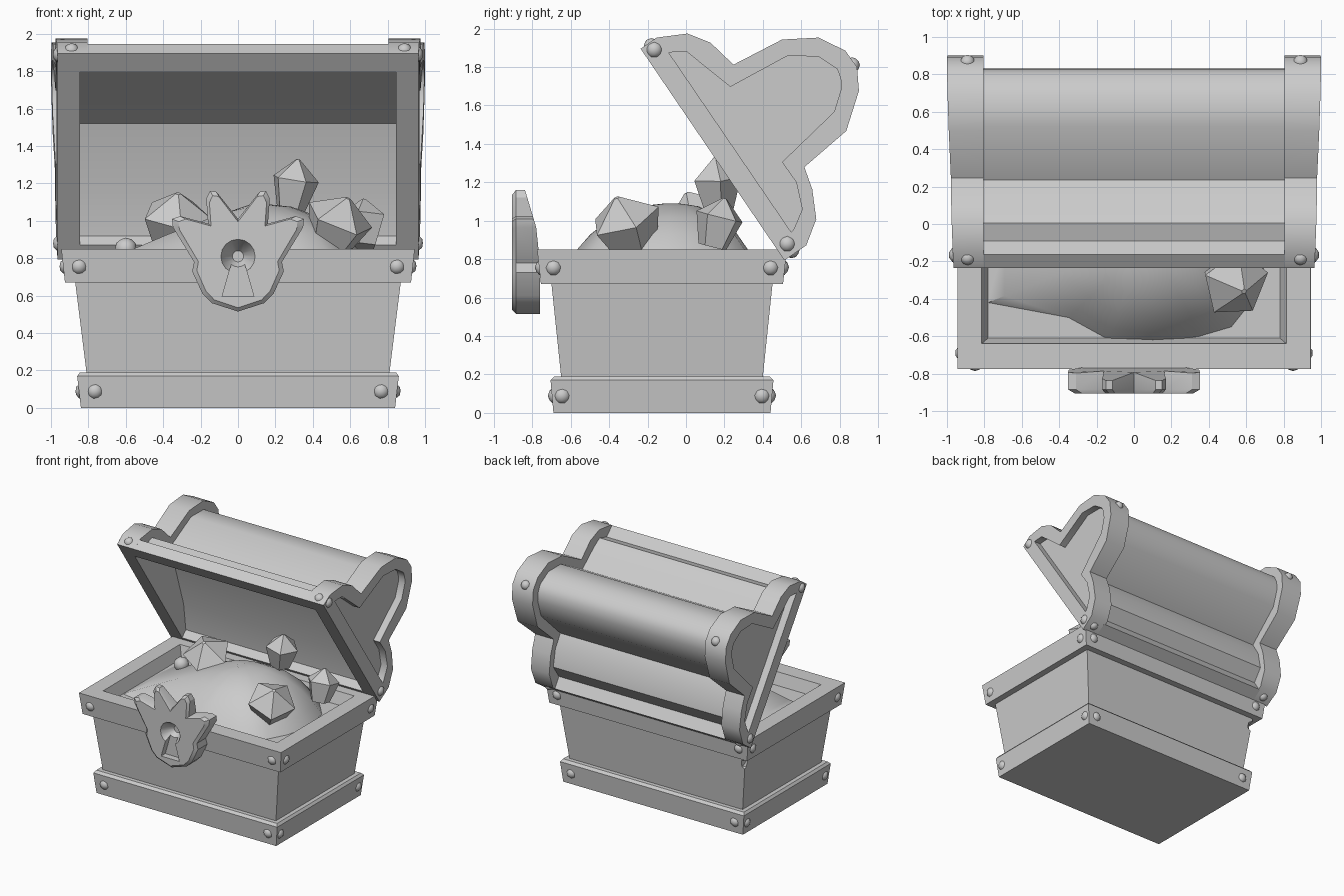
import bpy, bmesh, random
from math import sin, cos, pi, radians
from mathutils import Vector, Matrix, Euler

if "Cube" in bpy.data.objects:
    bpy.data.objects.remove(bpy.data.objects["Cube"])

random.seed(3)
CY = -0.125                      # body centre in y
N = (0.827, 0.562)               # normal of the open lid's base plane (y, z)


def finish(name, bm, smooth=None):
    bmesh.ops.recalc_face_normals(bm, faces=bm.faces)
    me = bpy.data.meshes.new(name)
    bm.to_mesh(me)
    bm.free()
    ob = bpy.data.objects.new(name, me)
    bpy.context.collection.objects.link(ob)
    if smooth:
        shade(ob, smooth)
    return ob


def select(ob):
    bpy.ops.object.select_all(action='DESELECT')
    ob.select_set(True)
    bpy.context.view_layer.objects.active = ob


def shade(ob, angle):
    select(ob)
    bpy.ops.object.shade_smooth_by_angle(angle=radians(angle))


def loft(name, loops, smooth=None):
    """Bridge equal-length loops and cap both ends."""
    bm = bmesh.new()
    rings = [[bm.verts.new(p) for p in l] for l in loops]
    n = len(rings[0])
    for a, b in zip(rings, rings[1:]):
        for i in range(n):
            j = (i + 1) % n
            bm.faces.new((a[i], a[j], b[j], b[i]))
    bm.faces.new(rings[0])
    bm.faces.new(rings[-1])
    return finish(name, bm, smooth)


def prism_x(name, pts, hx):
    return loft(name, [[(x, y, z) for y, z in pts] for x in (-hx, hx)])


def cut(ob, cutter):
    m = ob.modifiers.new("cut", 'BOOLEAN')
    m.operation, m.solver, m.object = 'DIFFERENCE', 'EXACT', cutter
    select(ob)
    bpy.ops.object.modifier_apply(modifier="cut")


def ball(bm, loc, r, sub=2):
    bmesh.ops.create_icosphere(bm, subdivisions=sub, radius=r, matrix=Matrix.Translation(loc))


# chest body: base band, tapered box, rim and inner floor
steps = [(.84, .565, 0), (.86, .58, .17), (.845, .56, .19), (.81, .525, .19), (.87, .575, .67),
         (.925, .63, .67), (.945, .65, .85), (.815, .515, .85), (.78, .485, .75)]
body = loft("chest_body", [[(-a, CY - b, z), (a, CY - b, z), (a, CY + b, z), (-a, CY + b, z)]
                           for a, b, z in steps])
# chip in the back left corner
bm = bmesh.new()
ball(bm, (-.875, .46, .6), .06, 1)
chip = finish("chip_cutter", bm)
cut(body, chip)
bpy.data.objects.remove(chip)

# lid profiles (y, z): outer rib and recessed panel
outer = [(-.236, 1.895), (-.153, 1.953), (.008, 1.974), (.127, 1.927), (.247, 1.812), (.50, 1.943),
         (.69, 1.953), (.829, 1.885), (.89, 1.80), (.90, 1.676), (.834, 1.467), (.616, 1.279),
         (.657, 1.164), (.678, 1.008), (.626, .872), (.512, .794)]
inner = [(-.09, 1.875), (-.05, 1.879), (.003, 1.88), (.065, 1.83), (.231, 1.697), (.53, 1.859),
         (.69, 1.854), (.787, 1.79), (.805, 1.74), (.808, 1.687), (.771, 1.567), (.50, 1.305),
         (.574, 1.20), (.605, 1.06), (.563, .96), (.548, .94)]


def side_x(p):
    d = (p[0] - outer[0][0]) * N[0] + (p[1] - outer[0][1]) * N[1]
    return .965 + .04 * d


# lid barrel with front and back planks
mid = [(a[0] * .25 + b[0] * .75, a[1] * .25 + b[1] * .75) for a, b in zip(outer, inner)][2:14]
barrel = prism_x("lid_barrel", [outer[0], (-.162, 1.946), inner[0]] + mid
                 + [inner[15], (.603, .856), outer[15]], .82)

# lid end ribs with recessed panels
ends = []
for s, nm in ((-1, "left"), (1, "right")):
    ends.append(loft("lid_end_" + nm, [
        [(s * .805, *p) for p in outer],
        [(s * side_x(p), *p) for p in outer],
        [(s * side_x(p), *p) for p in inner],
        [(s * (side_x(p) - .06), *p) for p in inner]]))

# hollow of the lid
hollow = prism_x("lid_hollow_cutter", [(-.253, 1.744), (-.17, 1.80), (.05, 1.69), (.36, 1.52),
                                       (.48, 1.15), (.51, .92), (.46, .87), (.377, .814)], .845)
for ob in [barrel] + ends:
    cut(ob, hollow)
    shade(ob, 42)
bpy.data.objects.remove(hollow)

# crown-shaped lock plate
half = [(.14, .56), (.19, .61), (.245, .73), (.235, .78), (.348, .965), (.353, 1.01), (.31, 1.025),
        (.16, .985), (.17, 1.12), (.15, 1.16), (.115, 1.155)]
shape = [(0, .515)] + half + [(0, 1.01)] + [(-x, z) for x, z in reversed(half)]
lock = loft("lock_plate", [
    [(x, -.76 - max(0, z - .9) * .3, z) for x, z in shape],
    [(x, -.885, z) for x, z in shape],
    [(x * .9, -.905, .8 + (z - .8) * .93) for x, z in shape]])
# keyhole
slot = [(-.035, .77), (.035, .77), (.085, .595), (-.085, .595)]
c1 = loft("keyhole_slot_cutter", [[(x, y, z) for x, z in slot] for y in (-.95, -.85)])
c2 = loft("keyhole_round_cutter", [[(r * cos(i * pi / 8), y, .81 + r * sin(i * pi / 8))
                                    for i in range(16)] for r, y in ((.1, -.93), (.09, -.9), (.03, -.81))])
for c in (c1, c2):
    cut(lock, c)
    bpy.data.objects.remove(c)
shade(lock, 30)

# treasure mound
edge = [(.72, -.1), (.68, -.3), (.60, -.45), (.52, -.55), (.35, -.60), (.1, -.64), (-.15, -.61),
        (-.35, -.5), (-.78, -.42), (-.78, -.1), (-.75, .2), (-.5, .34), (-.2, .38), (.15, .38),
        (.5, .36), (.68, .15)]
peak = (.1, -.07)
rings = []
for t in (1, .9, .75, .55, .3, .08):
    ring = []
    for x, y in edge:
        e = 2.6 - 1.4 * max(0, min(1, (.1 - x) / .8))
        ring.append((peak[0] + (x - peak[0]) * t, peak[1] + (y - peak[1]) * t,
                     .75 + .34 * (1 - t ** e)))
    rings.append(ring)
loft("treasure_mound", rings, 40)

# pearl
bm = bmesh.new()
ball(bm, (-.6, .1, .85), .06)
finish("pearl", bm, 60)


# cut gems
def gem(name, loc, r, h, rot):
    m = Matrix.Translation(loc) @ Euler([radians(a) for a in rot]).to_matrix().to_4x4()
    prof = [(.6, -.5), (1, .12), (.08, .5)]
    loft(name, [[m @ Vector((r * k * cos(i * 2 * pi / 5), r * k * sin(i * 2 * pi / 5), h * z))
                 for i in range(5)] for k, z in prof])


gem("gem_front_right", (.53, -.31, .98), .19, .32, (25, 15, 20))
gem("gem_back_right", (.67, .17, .99), .13, .26, (-10, 10, 40))
gem("gem_top", (.30, .16, 1.19), .13, .28, (5, 8, 10))
gem("gem_left", (-.33, .07, 1.0), .19, .32, (15, -20, 60))

# rivets
bm = bmesh.new()
for sx in (-1, 1):
    for sy in (-1, 1):
        for x, y, z, hx, hy in ((.765, .52, .09, .85, .573), (.85, .565, .757, .935, .64)):
            ball(bm, (sx * x, CY + sy * (hy - .025), z), .046)
            ball(bm, (sx * (hx - .025), CY + sy * y, z), .046)
    for y, z in ((-.165, 1.89), (.527, .88)):
        ball(bm, (sx * .945, y, z), .046)
    for y, z in ((-.18, 1.91), (.55, .845), (.865, 1.81)):
        ball(bm, (sx * .89, y, z), .04)
finish("rivets", bm, 60)
